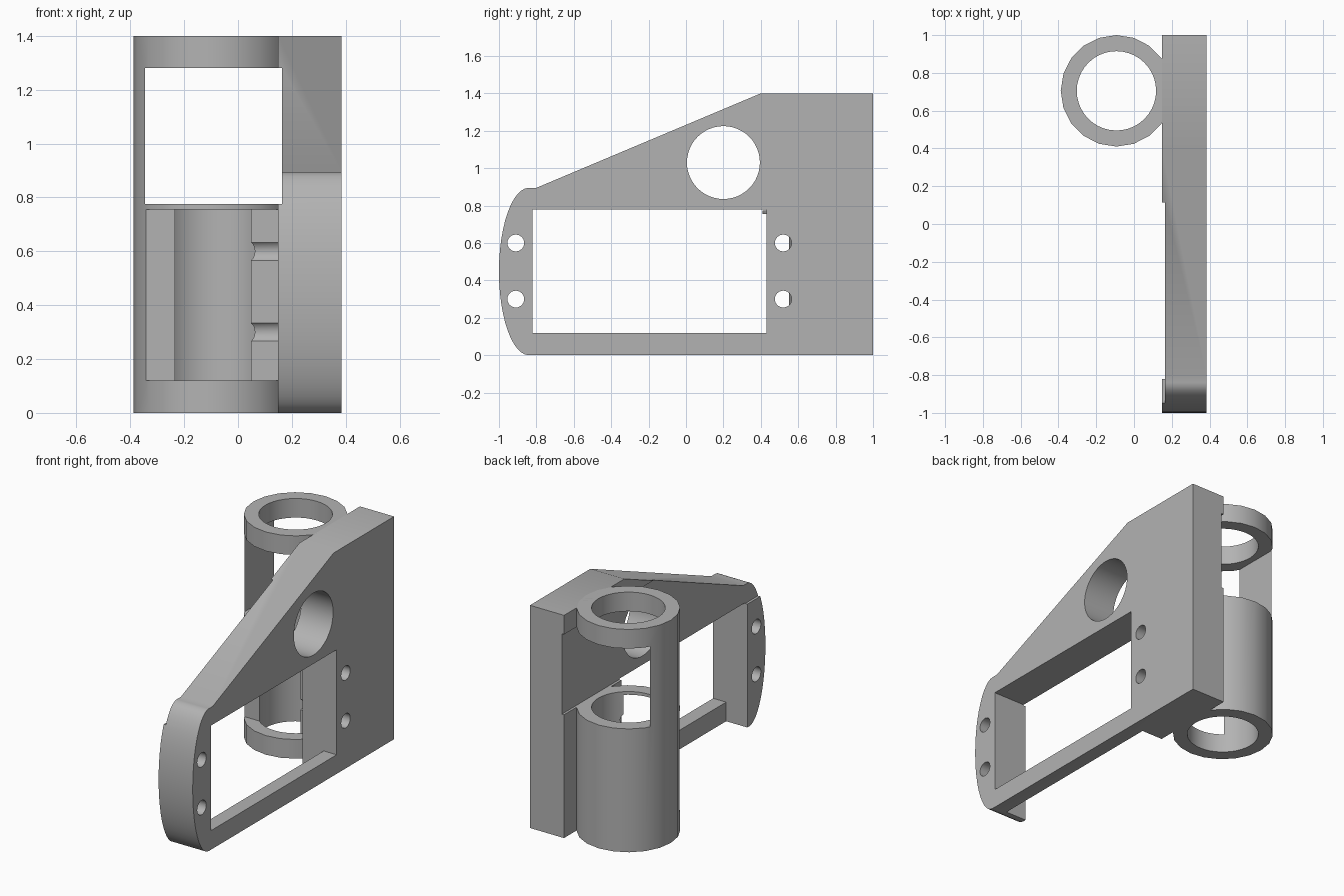
import bpy, bmesh, math
from mathutils import Matrix, Vector

old = bpy.data.objects.get("Cube")
if old:
    bpy.data.objects.remove(old, do_unlink=True)

grey = bpy.data.materials.new("plain_grey")
grey.use_nodes = True
COLOUR = (0.45, 0.45, 0.45, 1)
grey.diffuse_color = COLOUR
grey.node_tree.nodes["Principled BSDF"].inputs["Base Color"].default_value = COLOUR


def make(name, bm):
    bmesh.ops.recalc_face_normals(bm, faces=bm.faces)
    mesh = bpy.data.meshes.new(name)
    bm.to_mesh(mesh)
    bm.free()
    mesh.materials.append(grey)
    ob = bpy.data.objects.new(name, mesh)
    bpy.context.collection.objects.link(ob)
    return ob


def box(name, x, y, z):
    """Box from (min, max) pairs."""
    bm = bmesh.new()
    bmesh.ops.create_cube(bm, size=1)
    size = Vector((x[1] - x[0], y[1] - y[0], z[1] - z[0]))
    mid = Vector((sum(x), sum(y), sum(z))) / 2
    bm.transform(Matrix.Translation(mid) @ Matrix.Diagonal(size).to_4x4())
    return make(name, bm)


def cylinder(name, radius, length, centre, sides, along_x=False):
    bm = bmesh.new()
    bmesh.ops.create_cone(bm, cap_ends=True, segments=sides, radius1=radius,
                          radius2=radius, depth=length)
    turn = Matrix.Rotation(math.pi / 2, 4, "Y") if along_x else Matrix()
    bm.transform(Matrix.Translation(centre) @ turn)
    return make(name, bm)


def cut(target, cutters):
    bpy.context.view_layer.objects.active = target
    for c in cutters:
        c.hide_render = True
        mod = target.modifiers.new("cut", "BOOLEAN")
        mod.operation, mod.solver, mod.object = "DIFFERENCE", "EXACT", c
        bpy.ops.object.modifier_apply(modifier=mod.name)


def smooth(ob):
    bpy.ops.object.select_all(action="DESELECT")
    ob.select_set(True)
    bpy.context.view_layer.objects.active = ob
    bpy.ops.object.shade_smooth_by_angle(angle=math.radians(30))


INNER, OUTER, HEIGHT = 0.148, 0.385, 1.4
TUBE = (-0.093, 0.705)

# Side plate: sloped top, half-oval front end, extruded across x
profile = [(1, 0), (1, HEIGHT), (0.4, HEIGHT), (-0.8, 0.895)]
for i in range(25):
    a = math.pi * (0.5 + i / 24)
    profile.append((-0.84 + 0.16 * math.cos(a), 0.4475 + 0.4475 * math.sin(a)))
bm = bmesh.new()
face = bm.faces.new([bm.verts.new((INNER, y, z)) for y, z in profile])
side = bmesh.ops.extrude_face_region(bm, geom=[face])
bmesh.ops.translate(bm, vec=(OUTER - INNER, 0, 0),
                    verts=[v for v in side["geom"] if isinstance(v, bmesh.types.BMVert)])
plate = make("side_plate", bm)

# Upright tube
tube = cylinder("tube_holder", 0.295, HEIGHT, (*TUBE, HEIGHT / 2), 20)

# Cutters
upper_window = box("upper_window_cutter", (-0.345, 0.163), (-2, 2), (0.775, 1.28))
lower_window = box("lower_window_cutter", (-1, INNER), (-1, 0.55), (0.12, 0.755))
bore = cylinder("bore_cutter", 0.21, 2, (*TUBE, HEIGHT / 2), 40)
opening = box("opening_cutter", (0, 1), (-0.82, 0.43), (0.12, 0.78))
beam_relief = box("beam_relief_cutter", (0, 0.295), (-0.82, 0.43), (-0.1, 0.5))
cable_hole = cylinder("cable_hole_cutter", 0.195, 1, (0.4, 0.2, 1.03), 48, True)
screw_holes = [cylinder("screw_hole_cutter", 0.045, 0.6, (0.25, y, z), 24, True)
               for y in (-0.91, 0.52) for z in (0.3, 0.6)]

cut(plate, [upper_window, opening, beam_relief, cable_hole] + screw_holes)
cut(tube, [bore, upper_window, lower_window] + screw_holes)

# Drop the cutters and finish the shading
for ob in [o for o in bpy.data.objects if "_cutter" in o.name]:
    bpy.data.objects.remove(ob, do_unlink=True)
for ob in (plate, tube):
    smooth(ob)
